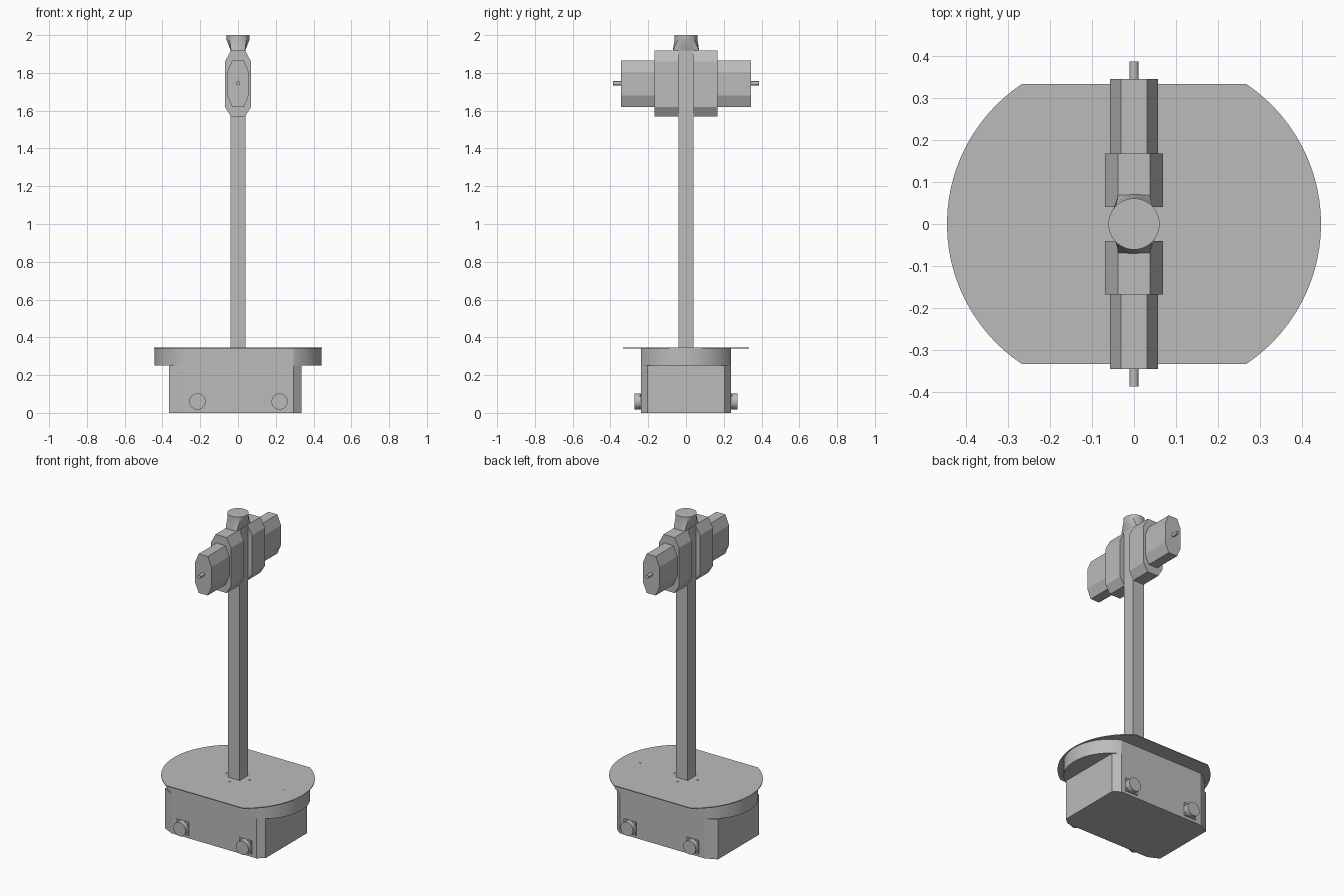
import bpy, bmesh, math

if "Cube" in bpy.data.objects:
    bpy.data.objects.remove(bpy.data.objects["Cube"])

grey = bpy.data.materials.new("plain grey")
grey.diffuse_color = (0.5, 0.5, 0.5, 1)
grey.use_nodes = True
grey.node_tree.nodes["Principled BSDF"].inputs["Base Color"].default_value = grey.diffuse_color


def make_object(name, bm, smooth=False):
    bmesh.ops.recalc_face_normals(bm, faces=bm.faces[:])
    mesh = bpy.data.meshes.new(name)
    bm.to_mesh(mesh)
    bm.free()
    mesh.materials.append(grey)
    obj = bpy.data.objects.new(name, mesh)
    bpy.context.collection.objects.link(obj)
    if smooth:
        bpy.ops.object.select_all(action='DESELECT')
        obj.select_set(True)
        bpy.context.view_layer.objects.active = obj
        bpy.ops.object.shade_smooth_by_angle(angle=math.radians(25))
    return obj


def loft(name, rings, smooth=False):
    """Skin a list of equal-length closed rings and cap both ends."""
    bm = bmesh.new()
    loops = [[bm.verts.new(p) for p in ring] for ring in rings]
    n = len(loops[0])
    for a, b in zip(loops, loops[1:]):
        for i in range(n):
            j = (i + 1) % n
            bm.faces.new((a[i], a[j], b[j], b[i]))
    bm.faces.new(loops[0])
    bm.faces.new(loops[-1])
    return make_object(name, bm, smooth)


def extrude_z(name, outline, z0, z1, smooth=False):
    return loft(name, [[(x, y, z) for x, y in outline] for z in (z0, z1)], smooth)


def extrude_y(name, outline, y0, y1, smooth=False):
    return loft(name, [[(x, y, z) for x, z in outline] for y in (y0, y1)], smooth)


def circle(cx, cy, r, n):
    return [(cx + r * math.cos(2 * math.pi * i / n),
             cy + r * math.sin(2 * math.pi * i / n)) for i in range(n)]


def round_ended(flat_x, half_y, end_x, n=28):
    """Outline with straight front and back and arc-shaped ends."""
    s = end_x - flat_x
    r = (half_y ** 2 + s ** 2) / (2 * s)
    a = math.asin(half_y / r)
    right = [(end_x - r + r * math.cos(-a + 2 * a * i / n),
              r * math.sin(-a + 2 * a * i / n)) for i in range(n + 1)]
    return right + [(-x, -y) for x, y in right]


def octagon(half_x, flat_x, z0, z1, side0, side1):
    return [(flat_x, z0), (half_x, side0), (half_x, side1), (flat_x, z1),
            (-flat_x, z1), (-half_x, side1), (-half_x, side0), (-flat_x, z0)]


# base: chamfered box, round-ended rim and thin deck
extrude_z("base_body", [(-0.295, -0.237), (0.293, -0.237), (0.335, -0.204), (0.335, 0.204),
                        (0.293, 0.237), (-0.295, 0.237), (-0.365, 0.204), (-0.365, -0.204)],
          0, 0.25)
extrude_z("base_rim", round_ended(0.293, 0.237, 0.442), 0.25, 0.341, True)
extrude_z("deck_plate", round_ended(0.267, 0.333, 0.445), 0.340, 0.345, True)

# small fasteners on the deck
for i, (x, y, r) in enumerate([(0.083, 0, 0.007), (-0.083, 0, 0.007), (0, 0.083, 0.007),
                               (0, -0.083, 0.007), (0.315, 0, 0.005)]):
    extrude_z(f"deck_fastener_{i + 1}", circle(x, y, r, 12), 0.344, 0.3465)

# side knobs on square mounts
for side, s in (("front", -1), ("back", 1)):
    for end, x in (("left", -0.215), ("right", 0.22)):
        h = 0.042
        mount = [(x - h, 0.06 - h), (x + h, 0.06 - h), (x + h, 0.06 + h), (x - h, 0.06 + h)]
        extrude_y(f"{side}_{end}_knob_mount", mount, s * 0.235, s * 0.244)
        extrude_y(f"{side}_{end}_knob", circle(x, 0.06, 0.043, 32), s * 0.243, s * 0.273, True)

# square mast
m = 0.04
extrude_z("mast", [(-m, -m), (m, -m), (m, m), (-m, m)], 0.343, 1.918)

# twin heads: large housing, small housing and shaft
for side, s in (("front", -1), ("back", 1)):
    extrude_y(f"{side}_large_housing", octagon(0.069, 0.038, 1.57, 1.918, 1.62, 1.86),
              s * 0.04, s * 0.168)
    extrude_y(f"{side}_small_housing", octagon(0.057, 0.031, 1.62, 1.865, 1.68, 1.805),
              s * 0.167, s * 0.345)
    extrude_y(f"{side}_shaft", circle(0, 1.745, 0.011, 16), s * 0.344, s * 0.387, True)

# cap: rectangular foot blending into a round top
N = 48
round_ring = circle(0, 0, 0.061, N)
foot = []
for x, y in round_ring:
    k = 1 / max(abs(x), abs(y))
    foot.append((x * k * 0.037, y * k * 0.07, 1.916))
loft("mast_cap", [foot,
                  [(x, y, 1.975) for x, y in round_ring],
                  [(x, y, 2.0) for x, y in round_ring]], True)
